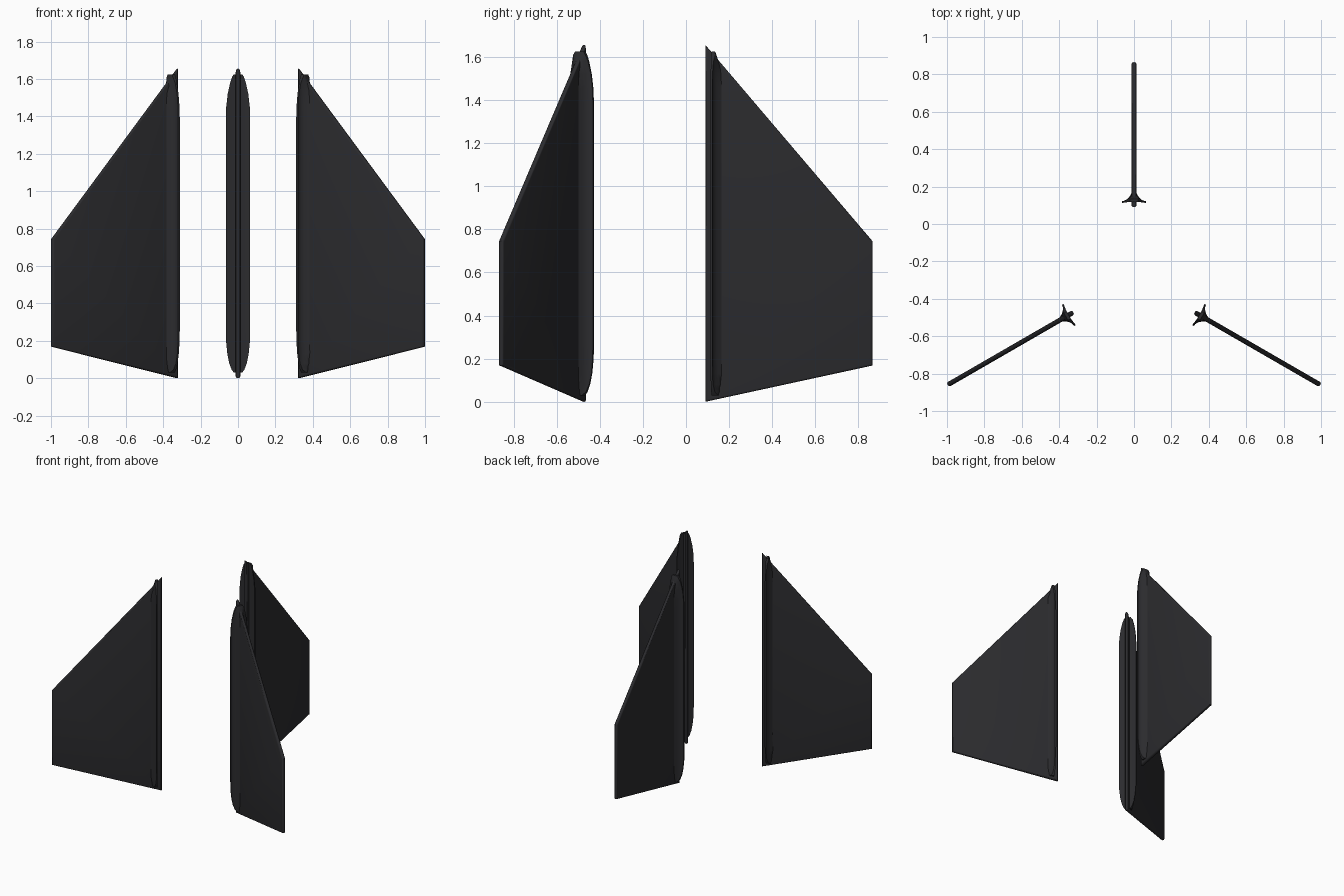
import bpy, bmesh, math

if "Cube" in bpy.data.objects:
    bpy.data.objects.remove(bpy.data.objects["Cube"])

CY = -0.285      # centre of the three-fold ring
HALF = 0.013     # half thickness of a fin blade

mat = bpy.data.materials.new("dark_plastic")
mat.diffuse_color = (0.024, 0.024, 0.027, 1)
mat.use_nodes = True
mat.node_tree.nodes["Principled BSDF"].inputs["Base Color"].default_value = mat.diffuse_color


def make_object(name, bm, angle):
    bmesh.ops.recalc_face_normals(bm, faces=bm.faces)
    me = bpy.data.meshes.new(name)
    bm.to_mesh(me)
    bm.free()
    me.materials.append(mat)
    ob = bpy.data.objects.new(name, me)
    bpy.context.collection.objects.link(ob)
    ob.location.y = CY
    ob.rotation_euler.z = angle
    bpy.ops.object.select_all(action='DESELECT')
    ob.select_set(True)
    bpy.context.view_layer.objects.active = ob
    bpy.ops.object.shade_smooth_by_angle(angle=math.radians(35))


# Swept blade with rounded rim; profile is (y, z) in world for the rear fin
def blade():
    profile = [(0.09, 0.0), (0.865, 0.168), (0.865, 0.745), (0.09, 1.655)]
    bm = bmesh.new()
    face = bm.faces.new([bm.verts.new((-HALF, y - CY, z)) for y, z in profile])
    ext = bmesh.ops.extrude_face_region(bm, geom=[face])
    verts = [v for v in ext["geom"] if isinstance(v, bmesh.types.BMVert)]
    bmesh.ops.translate(bm, verts=verts, vec=(2 * HALF, 0, 0))
    rim = [e for e in bm.edges if abs(e.verts[0].co.x - e.verts[1].co.x) < 1e-6]
    bmesh.ops.bevel(bm, geom=rim, offset=0.010, segments=3, profile=0.5,
                    affect='EDGES')
    return bm


# Flared root flange lofted along the fin: (z, half width, crest limit)
def flange():
    stations = [(0.03, 0.022, 0.15), (0.045, 0.034, 0.155), (0.08, 0.047, 0.165),
                (0.13, 0.057, 0.17), (0.20, 0.064, 0.17), (0.26, 0.065, 0.17),
                (1.39, 0.065, 0.17), (1.45, 0.063, 0.17), (1.52, 0.055, 0.165),
                (1.58, 0.042, 0.15), (1.61, 0.032, 0.141), (1.625, 0.022, 0.135)]
    ts = [-1, -0.8, -0.6, -0.4, -0.2, 0, 0.2, 0.4, 0.6, 0.8, 1]
    bm = bmesh.new()
    rings = []
    for z, w, crest in stations:
        top = [(t * w, min(crest, 0.122 + 0.075 * (1 - abs(t) * w / 0.0651) ** 2.5))
               for t in ts]
        under = [(t * w, 0.119 - 0.007 * (t * w / 0.065) ** 2) for t in (1, 0.5, 0, -0.5, -1)]
        rings.append([bm.verts.new((x, y - CY, z)) for x, y in top + under])
    n = len(rings[0])
    for a, b in zip(rings, rings[1:]):
        for i in range(n):
            j = (i + 1) % n
            bm.faces.new((a[i], a[j], b[j], b[i]))
    bm.faces.new(rings[0])
    bm.faces.new(rings[-1])
    return bm


# Three fins, 120 degrees apart
for label, deg in (("rear", 0), ("left", 120), ("right", 240)):
    make_object(label + "_fin_blade", blade(), math.radians(deg))
    make_object(label + "_fin_flange", flange(), math.radians(deg))
